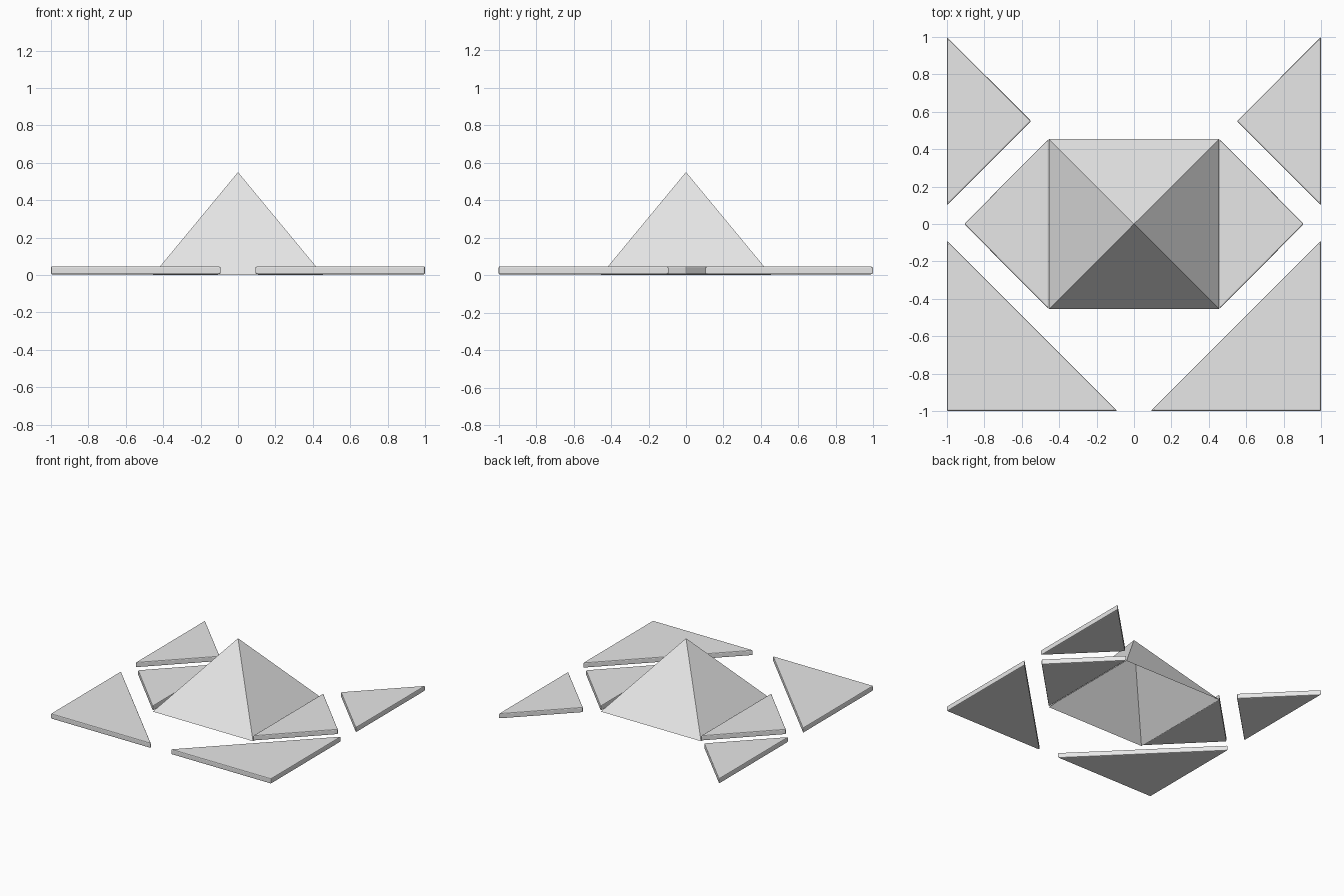
import bpy
import bmesh

cube = bpy.data.objects.get("Cube")
if cube:
    bpy.data.objects.remove(cube, do_unlink=True)

grey = bpy.data.materials.new("plain grey")
grey.use_nodes = True
colour = (0.8, 0.8, 0.8, 1)
grey.diffuse_color = colour
grey.node_tree.nodes["Principled BSDF"].inputs["Base Color"].default_value = colour

BOTTOM, TOP, BEVEL = 0.004, 0.047, 0.007


def finish(bm, name):
    mesh = bpy.data.meshes.new(name)
    bm.to_mesh(mesh)
    bm.free()
    mesh.materials.append(grey)
    obj = bpy.data.objects.new(name, mesh)
    bpy.context.collection.objects.link(obj)
    return obj


def tile(name, corners):
    """Triangular slab with softened edges."""
    bm = bmesh.new()
    face = bm.faces.new([bm.verts.new((x, y, BOTTOM)) for x, y in corners])
    raised = bmesh.ops.extrude_face_region(bm, geom=[face], use_keep_orig=True)
    for v in raised["geom"]:
        if isinstance(v, bmesh.types.BMVert):
            v.co.z = TOP
    bmesh.ops.recalc_face_normals(bm, faces=bm.faces)
    bmesh.ops.bevel(bm, geom=bm.edges[:], offset=BEVEL, segments=2,
                    profile=0.5, affect='EDGES', clamp_overlap=True)
    return finish(bm, name)


# Central pyramid, open underneath
bm = bmesh.new()
half = 0.455
base = [bm.verts.new((x * half, y * half, 0))
        for x, y in ((-1, -1), (1, -1), (1, 1), (-1, 1))]
apex = bm.verts.new((0, 0, 0.55))
for i in range(4):
    bm.faces.new((base[i], base[(i + 1) % 4], apex))
finish(bm, "pyramid")

# Three mirrored pairs of tiles around the pyramid
shapes = {
    "front_corner_tile": ((1, -1), (1, -0.09), (0.09, -1)),
    "side_tile": ((0.456, -0.455), (0.908, 0), (0.456, 0.455)),
    "back_corner_tile": ((1, 0.1), (1, 1), (0.55, 0.55)),
}
for name, corners in shapes.items():
    for side, s in (("left", 1), ("right", -1)):
        tile(side + "_" + name, [(s * x, y) for x, y in corners])
